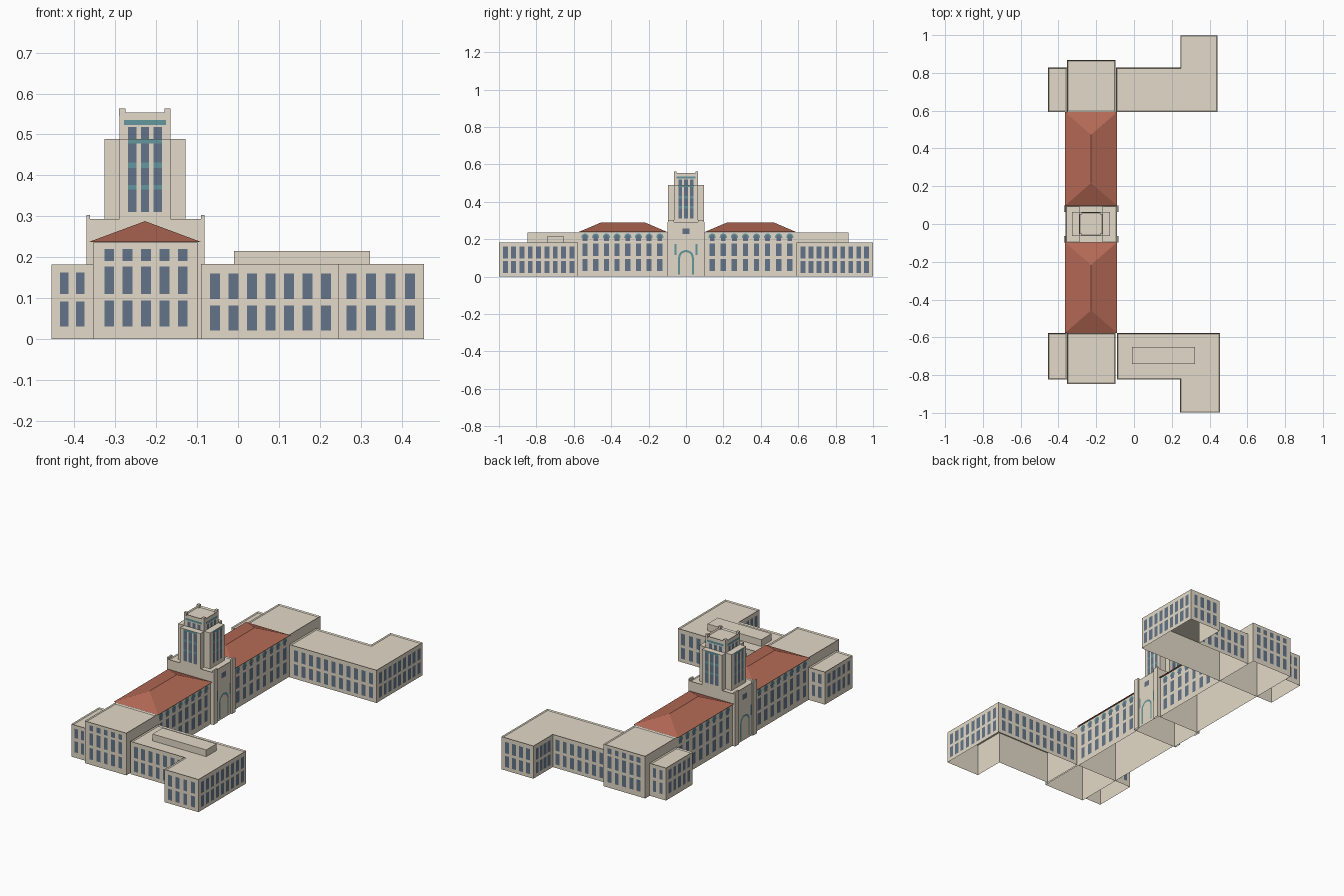
import bpy, bmesh, math
from mathutils import Vector

if "Cube" in bpy.data.objects:
    bpy.data.objects.remove(bpy.data.objects["Cube"])


def material(name, rgb):
    m = bpy.data.materials.new(name)
    m.diffuse_color = (*rgb, 1)
    m.use_nodes = True
    m.node_tree.nodes["Principled BSDF"].inputs["Base Color"].default_value = m.diffuse_color
    return m


WALL = material("limestone", (0.77, 0.70, 0.58))
ROOF = material("clay tile", (0.45, 0.14, 0.09))
GLASS = material("window blue", (0.125, 0.175, 0.25))
TEAL = material("teal trim", (0.125, 0.31, 0.34))


def finish(name, bm, mat):
    me = bpy.data.meshes.new(name)
    bm.to_mesh(me)
    bm.free()
    me.materials.append(mat)
    ob = bpy.data.objects.new(name, me)
    bpy.context.collection.objects.link(ob)
    return ob


def block(name, outline, z0, z1, parapet=0.0):
    """Flat-roofed shell, open below; the deck can be sunk behind a thin parapet."""
    bm = bmesh.new()
    a = [bm.verts.new((x, y, z0)) for x, y in outline]
    b = [bm.verts.new((x, y, z1)) for x, y in outline]
    n = len(a)
    floor, cap = bm.faces.new(a), bm.faces.new(b)
    for i in range(n):
        bm.faces.new((a[i], a[(i + 1) % n], b[(i + 1) % n], b[i]))
    bmesh.ops.recalc_face_normals(bm, faces=bm.faces)
    if parapet:
        bmesh.ops.inset_region(bm, faces=[cap], thickness=0.005, use_even_offset=True)
        for v in cap.verts:
            v.co.z -= parapet
    bmesh.ops.delete(bm, geom=[floor], context='FACES_ONLY')
    return finish(name, bm, WALL)


def rect(x0, x1, y0, y1):
    return [(x0, y0), (x1, y0), (x1, y1), (x0, y1)]


class Facade:
    """Collects flat painted panels of one colour on walls facing +-x or +-y."""

    def __init__(self, name, mat, lift):
        self.name, self.mat, self.lift, self.bm = name, mat, lift, bmesh.new()

    def shape(self, axis, sign, pos, uz):
        p = pos + sign * self.lift
        out = Vector((sign, 0, 0) if axis == 'x' else (0, sign, 0))
        f = self.bm.faces.new([self.bm.verts.new((p, u, z) if axis == 'x' else (u, p, z)) for u, z in uz])
        f.normal_update()
        if f.normal.dot(out) < 0:
            f.normal_flip()

    def panel(self, axis, sign, pos, u, w, z0, z1):
        self.shape(axis, sign, pos, [(u - w / 2, z0), (u + w / 2, z0), (u + w / 2, z1), (u - w / 2, z1)])

    def grid(self, axis, sign, pos, first, last, count, rows, w=0.024):
        for i in range(count):
            u = first + (last - first) * i / max(count - 1, 1)
            for z0, z1 in rows:
                self.panel(axis, sign, pos, u, w, z0, z1)

    def done(self):
        finish(self.name, self.bm, self.mat)


def arc(u, z, r, n=10):
    return [(u + r * math.cos(math.pi * i / n), z + r * math.sin(math.pi * i / n)) for i in range(n + 1)]


def arch_ring(u, foot, spring, r0, r1):
    """U-shaped band: two jambs and a semicircular head."""
    ring = [(u + r1, foot)] + arc(u, spring, r1) + [(u - r1, foot), (u - r0, foot)]
    return ring + arc(u, spring, r0)[::-1] + [(u + r0, foot)]


glass = Facade("window_panes", GLASS, 0.0008)
trim = Facade("teal_trim", TEAL, 0.0014)

LOW = [(0.02, 0.082), (0.097, 0.16)]
ANNEX = [(0.03, 0.092), (0.11, 0.162)]
TALL = [(0.03, 0.094), (0.11, 0.177)]
PAV = TALL + [(0.19, 0.22)]
CX = -0.2275

# South and north end groups: pavilion, west annex, L-shaped east wing
ENDS = [("south", -1, 0.577, 0.822, 0.847, -0.09, 0.455, 0.244),
        ("north", 1, 0.592, 0.828, 0.868, -0.096, 0.443, 0.245)]
for label, s, inner, outer, pav, wx0, wx1, lx in ENDS:
    end = 0.999
    block(label + "_pavilion", rect(-0.355, -0.098, *sorted((s * inner, s * pav))), 0, 0.236, 0.006)
    block(label + "_annex", rect(-0.456, -0.355, *sorted((s * inner, s * outer))), 0, 0.182, 0.006)
    ell = [(wx0, s * inner), (wx1, s * inner), (wx1, s * end), (lx, s * end), (lx, s * outer), (wx0, s * outer)]
    block(label + "_wing", ell, 0, 0.183, 0.006)
    # outward-facing windows
    glass.grid('y', s, s * pav, -0.315, -0.135, 5, PAV)
    glass.grid('y', s, s * outer, -0.425, -0.386, 2, ANNEX, 0.02)
    glass.grid('y', s, s * outer, -0.056, 0.215, 7, LOW)
    glass.grid('y', s, s * end, lx + 0.034, wx1 - 0.034, 4, LOW)
    # courtyard, annex and end windows
    glass.grid('y', -s, s * inner, -0.056, wx1 - 0.034, 11, LOW)
    glass.grid('y', -s, s * inner, -0.425, -0.386, 2, ANNEX, 0.02)
    glass.grid('x', 1, wx1, s * (inner + 0.033), s * (end - 0.033), 9, LOW, 0.026)
    glass.grid('x', -1, lx, s * (outer + 0.035), s * (end - 0.033), 4, LOW)
    glass.grid('x', -1, -0.456, s * (inner + 0.035), s * (outer - 0.035), 5, ANNEX)

    # Main range with arched top-floor windows and hipped roof
    block(label + "_main_range", rect(-0.355, -0.10, *sorted((s * 0.095, s * inner))), 0, 0.236)
    for sx, face in ((1, -0.10), (-1, -0.355)):
        first, last = s * 0.14, s * (inner - 0.037)
        glass.grid('x', sx, face, first, last, 8, TALL, 0.028)
        for i in range(8):
            u = first + (last - first) * i / 7
            glass.shape('x', sx, face, [(u - 0.013, 0.19), (u + 0.013, 0.19)] + arc(u, 0.211, 0.013))
            trim.shape('x', sx, face, arch_ring(u, 0.205, 0.211, 0.011, 0.019))
    bm = bmesh.new()
    ya, yb = s * 0.097, s * inner
    base = [bm.verts.new((x, y, 0.237)) for x, y in rect(-0.365, -0.09, ya, yb)]
    r0 = bm.verts.new((CX, ya + s * 0.12, 0.288))
    r1 = bm.verts.new((CX, yb - s * 0.12, 0.288))
    a, b, c, d = base
    for f in ((a, b, c, d), (a, b, r0), (b, c, r1, r0), (c, d, r1), (d, a, r0, r1)):
        bm.faces.new(f)
    bmesh.ops.recalc_face_normals(bm, faces=bm.faces)
    finish(label + "_hip_roof", bm, ROOF)

# Rooftop plant house on the south wing
block("south_penthouse", rect(-0.01, 0.323, -0.742, -0.652), 0.177, 0.215)

# Tower base with corner piers
block("tower_base", rect(-0.363, -0.089, -0.099, 0.098), 0, 0.293, 0.005)
for sx in (-1, 1):
    for sy in (-1, 1):
        px, py = -0.2265 + sx * 0.140, sy * 0.08
        block("base_pier", rect(px - 0.0045, px + 0.0045, py - 0.017, py + 0.017), 0, 0.303)

# Cross-shaped shaft, taller core, parapet and corner pinnacles
block("shaft_east_west", rect(-0.327, -0.128, -0.063, 0.063), 0.287, 0.489)
block("shaft_north_south", rect(-0.29, -0.165, -0.097, 0.096), 0.287, 0.4885)
block("tower_core", rect(-0.29, -0.165, -0.064, 0.064), 0.47, 0.554, 0.008)
for sx in (-1, 1):
    for sy in (-1, 1):
        px, py = CX + sx * 0.0555, sy * 0.057
        block("pinnacle", rect(px - 0.0075, px + 0.0075, py - 0.0075, py + 0.0075), 0.545, 0.563)

# Tower windows and trim on all four sides
for axis, s, low, top, mid in (('x', 1, -0.128, -0.165, 0), ('x', -1, -0.327, -0.29, 0),
                               ('y', 1, 0.096, 0.064, CX), ('y', -1, -0.097, -0.064, CX)):
    glass.grid(axis, s, low, mid - 0.031, mid + 0.031, 3, [(0.31, 0.478)], 0.02)
    glass.grid(axis, s, top, mid - 0.031, mid + 0.031, 3, [(0.4895, 0.518)], 0.02)
    trim.grid(axis, s, low, mid - 0.031, mid + 0.031, 3, [(0.365, 0.376), (0.418, 0.432)], 0.02)
    trim.panel(axis, s, low, mid, 0.084, 0.478, 0.488)
    trim.panel(axis, s, top, mid, 0.102, 0.523, 0.535)

# Arched portals, side lamps and small window on the tower base
for s, face in ((1, -0.089), (-1, -0.363)):
    trim.shape('x', s, face, arch_ring(0, 0.01, 0.10, 0.031, 0.042))
    for u in (-0.056, 0.056):
        trim.panel('x', s, face, u, 0.01, 0.115, 0.175)
    glass.panel('x', s, face, 0, 0.036, 0.228, 0.258)

for f in (glass, trim):
    f.done()
